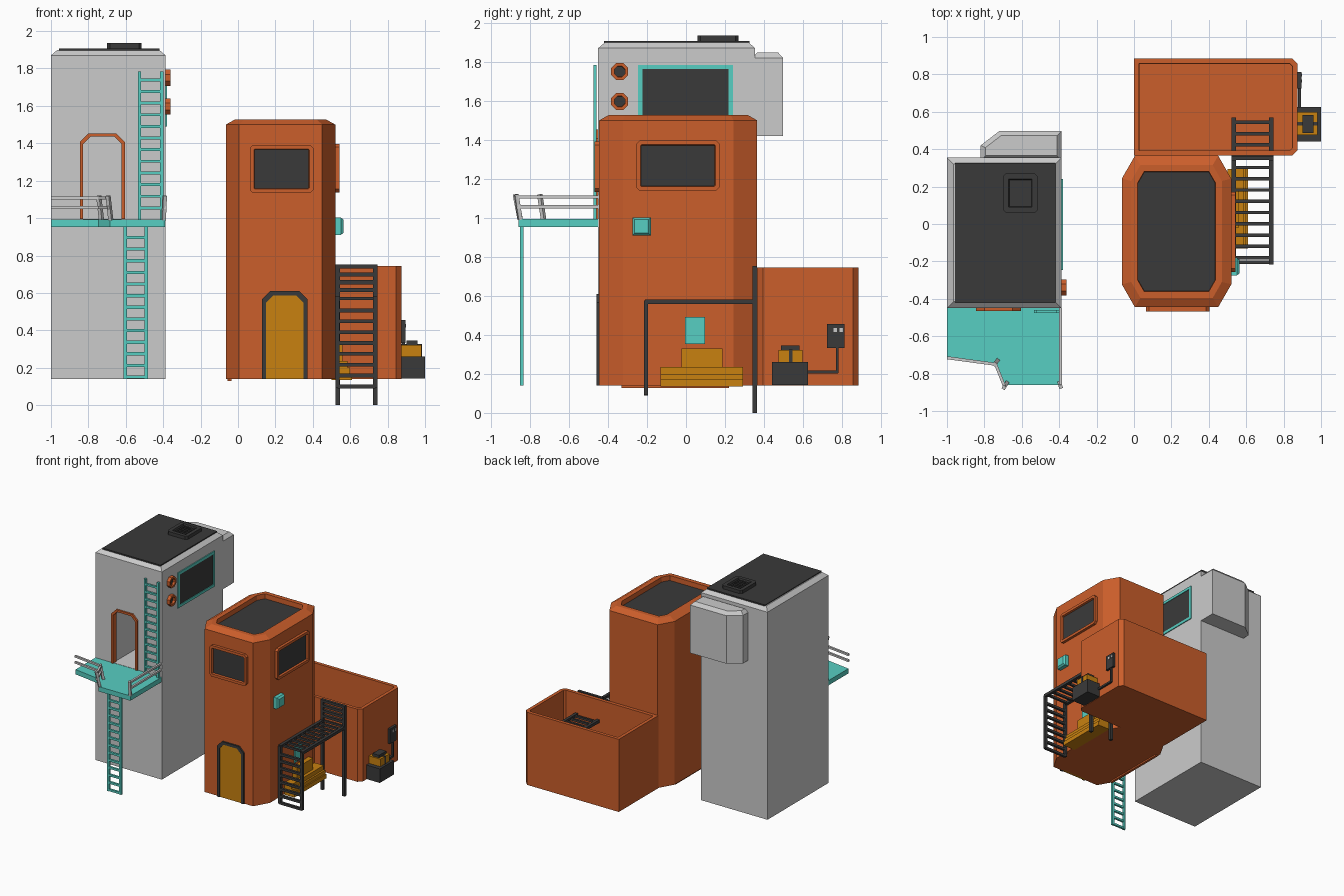
import bpy, bmesh, math
from mathutils import Vector, Matrix

if "Cube" in bpy.data.objects:
    bpy.data.objects.remove(bpy.data.objects["Cube"])


def material(name, rgb):
    m = bpy.data.materials.new(name)
    m.diffuse_color = (*rgb, 1)
    m.use_nodes = True
    m.node_tree.nodes["Principled BSDF"].inputs["Base Color"].default_value = m.diffuse_color
    return m


ORANGE = material("orange", (0.60, 0.112, 0.024))
GRAY = material("light gray", (0.60, 0.60, 0.60))
DARK = material("charcoal", (0.042, 0.042, 0.042))
TEAL = material("teal", (0.095, 0.62, 0.54))
OCHRE = material("ochre", (0.58, 0.22, 0.005))


def finish(name, bm, mats):
    bmesh.ops.recalc_face_normals(bm, faces=bm.faces)
    me = bpy.data.meshes.new(name)
    bm.to_mesh(me)
    bm.free()
    for m in mats:
        me.materials.append(m)
    ob = bpy.data.objects.new(name, me)
    bpy.context.collection.objects.link(ob)
    return ob


def prism(name, pts, axis, lo, hi, mat, steps=(), mat2=None):
    """Extrude an outline along an axis; steps = (inset, move) applied to the hi cap."""
    put = {'z': lambda u, v, w: (u, v, w), 'y': lambda u, v, w: (u, w, v),
           'x': lambda u, v, w: (w, u, v)}[axis]
    bm = bmesh.new()
    a = [bm.verts.new(put(u, v, lo)) for u, v in pts]
    b = [bm.verts.new(put(u, v, hi)) for u, v in pts]
    n = len(pts)
    bm.faces.new(a[::-1])
    cap = bm.faces.new(b)
    for i in range(n):
        bm.faces.new((a[i], a[(i + 1) % n], b[(i + 1) % n], b[i]))
    bmesh.ops.recalc_face_normals(bm, faces=bm.faces)
    out = Vector(put(0, 0, math.copysign(1, hi - lo)))
    for inset, move in steps:
        bmesh.ops.inset_region(bm, faces=[cap], thickness=inset, use_even_offset=True)
        bmesh.ops.translate(bm, vec=out * move, verts=cap.verts)
    if mat2:
        cap.material_index = 1
    return finish(name, bm, [mat, mat2] if mat2 else [mat])


def rect(x0, x1, y0, y1):
    return [(x0, y0), (x1, y0), (x1, y1), (x0, y1)]


def octo(x0, x1, y0, y1, c, d):
    return [(x0 + c, y0), (x1 - c, y0), (x1, y0 + d), (x1, y1 - d),
            (x1 - c, y1), (x0 + c, y1), (x0, y1 - d), (x0, y0 + d)]


def arch(x0, x1, z0, z1, c):
    return [(x1, z0), (x1, z1 - c), (x1 - c, z1), (x0 + c, z1), (x0, z1 - c), (x0, z0)]


def arch_frame(x0, x1, z0, z1, c, t):
    return arch(x0, x1, z0, z1, c) + arch(x0 + t, x1 - t, z0, z1 - t, c * 0.85)[::-1]


def box(name, x0, x1, y0, y1, z0, z1, mat):
    return prism(name, rect(x0, x1, y0, y1), 'z', z0, z1, mat)


def bars(name, segs, mat):
    """Square bars, each (start, end, thickness)."""
    bm = bmesh.new()
    for p, q, t in segs:
        p, q = Vector(p), Vector(q)
        d = q - p
        rot = d.to_track_quat('Z', 'Y').to_matrix().to_4x4()
        bmesh.ops.create_cube(bm, size=1, matrix=Matrix.Translation((p + q) / 2) @ rot
                              @ Matrix.Diagonal((t, t, d.length, 1)))
    return finish(name, bm, [mat])


def ladder(name, x0, x1, y, z0, z1, first, count, gap, t, mat):
    segs = [((x, y, z0), (x, y, z1), t) for x in (x0, x1)]
    segs += [((x0, y, first + i * gap), (x1, y, first + i * gap), t * 0.9) for i in range(count)]
    return bars(name, segs, mat)


# Gray tower with bevelled top and a recessed doorway
tower = prism("gray_tower", rect(-1, -0.387, -0.45, 0.355), 'z', 0.14, 1.87, GRAY, [(0.035, 0.03)])
cutter = prism("doorway_cutter", arch(-0.835, -0.615, 0.995, 1.44, 0.04), 'y', -0.6, -0.15, GRAY)
mod = tower.modifiers.new("doorway", 'BOOLEAN')
mod.object = cutter
mod.solver = 'EXACT'
bpy.context.view_layer.objects.active = tower
bpy.ops.object.modifier_apply(modifier=mod.name)
bpy.data.objects.remove(cutter)
prism("gray_tower_door_frame", arch_frame(-0.845, -0.605, 0.995, 1.452, 0.045, 0.017),
      'y', -0.42, -0.465, ORANGE)
box("gray_tower_roof", -0.957, -0.42, -0.42, 0.325, 1.89, 1.907, DARK)
prism("roof_hatch", octo(-0.70, -0.515, 0.06, 0.27, 0.015, 0.015), 'z', 1.9, 1.935, DARK,
      [(0.03, 0), (0.004, -0.015)])
bars("roof_hatch_slats", [((-0.65 + i * 0.028, 0.1, 1.922), (-0.65 + i * 0.028, 0.23, 1.922), 0.012)
                          for i in range(4)], DARK)
prism("back_box", [(-0.82, 0.34), (-0.387, 0.34), (-0.387, 0.497), (-0.72, 0.497), (-0.82, 0.42)],
      'z', 1.42, 1.82, GRAY, [(0.025, 0.028)])

# Gray tower side window and portholes
prism("gray_tower_window", rect(-0.245, 0.24, 1.49, 1.785), 'x', -0.40, -0.38, TEAL,
      [(0.022, 0), (0.001, -0.004)], DARK)
for i, z in enumerate((1.75, 1.597)):
    ring = [(-0.34 + 0.047 * math.cos(math.tau * (k + 0.5) / 8),
             z + 0.047 * math.sin(math.tau * (k + 0.5) / 8)) for k in range(8)]
    prism(f"porthole_{i + 1}", ring, 'x', -0.40, -0.36, ORANGE, [(0.016, 0), (0.001, -0.02)], DARK)

# Balcony, its railings and two ladders
prism("balcony", [(-1, -0.71), (-0.745, -0.75), (-0.685, -0.86), (-0.39, -0.86),
                  (-0.39, -0.45), (-1, -0.45)], 'z', 0.953, 0.993, TEAL)
rail = []
for z in (1.057, 1.107):
    pts = [(-1, -0.715, z), (-0.74, -0.75, z), (-0.69, -0.875, z)]
    rail += [(pts[0], pts[1], 0.016), (pts[1], pts[2], 0.016),
             ((-0.392, -0.87, z), (-0.392, -0.45, z), 0.016)]
for p, q in (((-0.73, -0.73), (-0.745, -0.75)), ((-0.68, -0.85), (-0.695, -0.875)),
             ((-0.398, -0.85), (-0.392, -0.87))):
    rail.append(((*p, 0.99), (*q, 1.12), 0.02))
bars("balcony_railings", rail, GRAY)
ladder("upper_ladder", -0.527, -0.408, -0.467, 0.99, 1.785, 1.055, 12, 0.0622, 0.017, TEAL)
ladder("lower_ladder", -0.604, -0.49, -0.842, 0.14, 0.955, 0.15, 13, 0.0622, 0.019, TEAL)

# Orange tower with sloped rim and sunken roof
prism("orange_tower", octo(-0.065, 0.52, -0.445, 0.365, 0.07, 0.122), 'z', 0.14, 1.5, ORANGE,
      [(0.05, 0.028), (0.035, 0), (0.002, -0.04)], DARK)
box("orange_tower_base_strip", -0.055, -0.035, -0.33, 0.22, 0.128, 0.145, ORANGE)
frame = [(0.022, 0), (0.004, -0.015)]
prism("front_window", octo(0.063, 0.403, 1.133, 1.392, 0.018, 0.018), 'y', -0.43, -0.468,
      ORANGE, frame, DARK)
prism("side_window", octo(-0.256, 0.172, 1.138, 1.397, 0.018, 0.018), 'x', 0.5, 0.542,
      ORANGE, frame, DARK)

# Front door
prism("front_door", arch(0.14, 0.36, 0.14, 0.6, 0.04), 'y', -0.43, -0.45, OCHRE)
prism("front_door_frame", arch_frame(0.127, 0.372, 0.14, 0.61, 0.045, 0.023), 'y', -0.43, -0.458, DARK)

# Wall lamp, small side panel and steps
prism("wall_lamp", rect(-0.275, -0.18, 0.91, 1.003), 'x', 0.5, 0.55, TEAL, [(0.012, 0.014)])
box("side_panel", 0.51, 0.528, -0.005, 0.097, 0.353, 0.492, TEAL)
for i, (x, z) in enumerate(((0.61, 0.17), (0.60, 0.2), (0.585, 0.235))):
    box(f"step_{i + 1}", 0.5, x, -0.13, 0.293, z - 0.035, z, OCHRE)
box("step_top_block", 0.5, 0.56, -0.022, 0.188, 0.23, 0.33, OCHRE)

# Open annex
prism("annex", [(0, 0.365), (0.845, 0.365), (0.875, 0.395), (0.875, 0.855), (0.845, 0.885), (0, 0.885)],
      'z', 0.14, 0.745, ORANGE, [(0.028, 0), (0.001, -0.45)])

# Dark walkway: slatted deck, front ladder and rear ladder posts
X0, X1 = 0.533, 0.734
deck = [((x, -0.21, 0.57), (x, 0.57, 0.57), 0.024) for x in (X0, X1)]
deck += [((X0, -0.18 + i * 0.0603, 0.57), (X1, -0.18 + i * 0.0603, 0.57), 0.018) for i in range(13)]
bars("walkway_deck", deck, DARK)
ladder("walkway_front_ladder", X0, X1, -0.205, 0.095, 0.575, 0.1, 8, 0.058, 0.022, DARK)
ladder("walkway_rear_ladder", X0, X1, 0.352, 0.0, 0.752, 0.615, 4, 0.042, 0.024, DARK)

# Generator, pipe and control panel on the annex
box("generator_base", 0.87, 1.0, 0.44, 0.625, 0.143, 0.26, DARK)
box("generator_body", 0.875, 0.98, 0.475, 0.598, 0.26, 0.322, OCHRE)
box("generator_cap", 0.90, 0.96, 0.487, 0.582, 0.322, 0.345, DARK)
box("generator_strap", 0.872, 0.984, 0.527, 0.546, 0.26, 0.326, DARK)
bars("generator_pipe", [((0.885, 0.62, 0.21), (0.885, 0.78, 0.21), 0.016),
                        ((0.885, 0.775, 0.205), (0.885, 0.775, 0.34), 0.014)], DARK)
box("control_panel", 0.87, 0.895, 0.724, 0.812, 0.332, 0.455, DARK)
for i, y in enumerate((0.765, 0.796)):
    box(f"panel_light_{i + 1}", 0.893, 0.899, y - 0.008, y + 0.008, 0.415, 0.435, GRAY)
